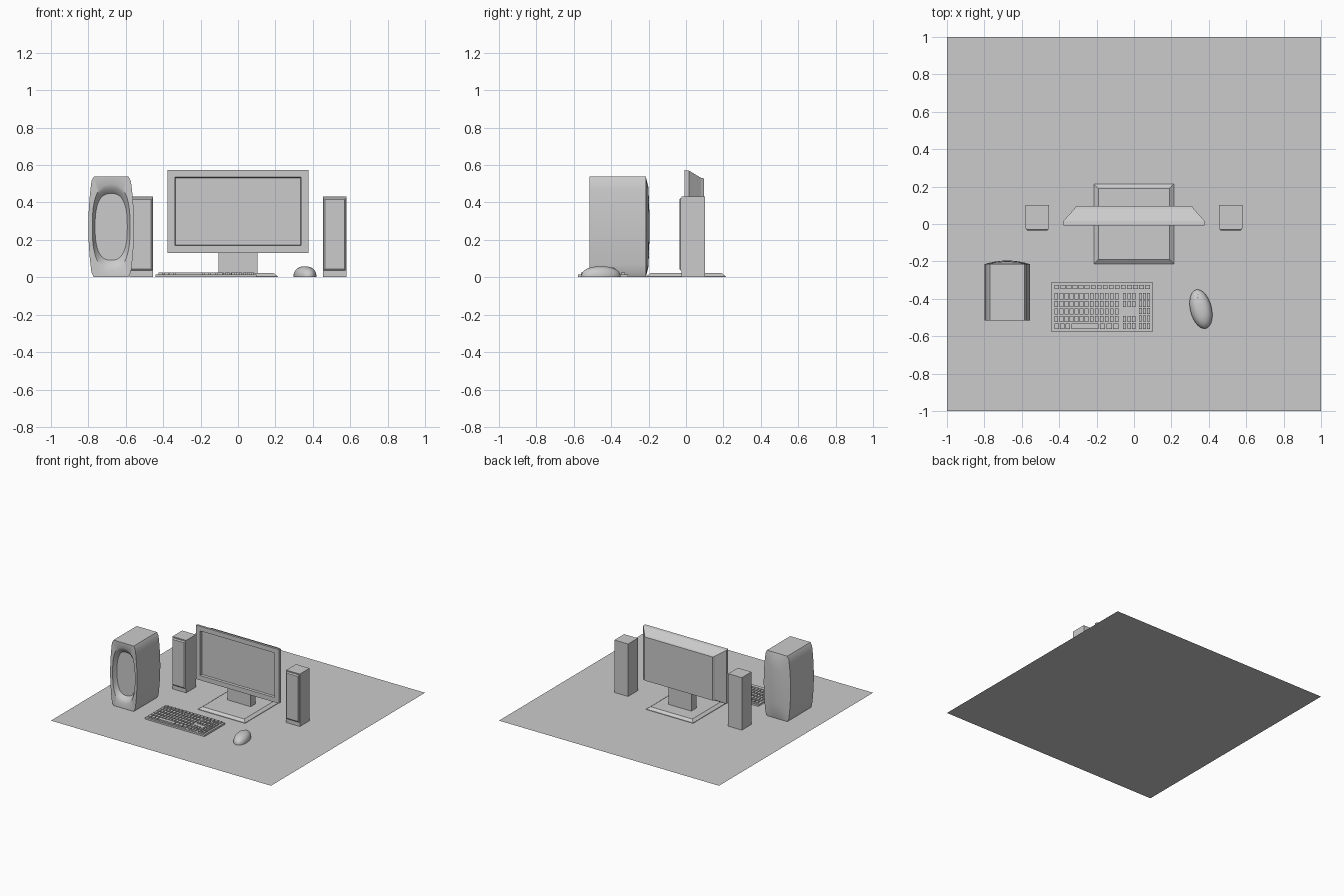
import bpy, bmesh
from math import sin, cos, pi, radians
from mathutils import Matrix, Vector

if "Cube" in bpy.data.objects:
    bpy.data.objects.remove(bpy.data.objects["Cube"])

grey = bpy.data.materials.new("light_grey")
grey.use_nodes = True
colour = (0.6, 0.6, 0.6, 1)
grey.diffuse_color = colour
grey.node_tree.nodes["Principled BSDF"].inputs["Base Color"].default_value = colour
FLOOR = 0.001


def finish(name, bm, smooth=None):
    bmesh.ops.recalc_face_normals(bm, faces=bm.faces)
    mesh = bpy.data.meshes.new(name)
    bm.to_mesh(mesh)
    bm.free()
    mesh.materials.append(grey)
    obj = bpy.data.objects.new(name, mesh)
    bpy.context.collection.objects.link(obj)
    if smooth:
        bpy.ops.object.select_all(action="DESELECT")
        obj.select_set(True)
        bpy.context.view_layer.objects.active = obj
        bpy.ops.object.shade_smooth_by_angle(angle=radians(smooth))
    return obj


def add_box(bm, lo, hi):
    lo, hi = Vector(lo), Vector(hi)
    size = hi - lo
    bmesh.ops.create_cube(bm, size=1, matrix=Matrix.Translation((lo + hi) / 2)
                          @ Matrix.Diagonal((*size, 1)))


def box(name, lo, hi):
    bm = bmesh.new()
    add_box(bm, lo, hi)
    return finish(name, bm)


def loft(name, rings, smooth=None):
    """Skin closed rings of points and cap both ends."""
    bm = bmesh.new()
    loops = [[bm.verts.new(p) for p in ring] for ring in rings]
    for a, b in zip(loops, loops[1:]):
        for i in range(len(a)):
            j = (i + 1) % len(a)
            bm.faces.new((a[i], a[j], b[j], b[i]))
    bm.faces.new(loops[0])
    bm.faces.new(loops[-1])
    return finish(name, bm, smooth)


def upright(y, hx, z0, z1, x=0):
    return [(x - hx, y, z0), (x + hx, y, z0), (x + hx, y, z1), (x - hx, y, z1)]


def flat(z, h):
    return [(-h, -h, z), (h, -h, z), (h, h, z), (-h, h, z)]


# Desk top
bm = bmesh.new()
bmesh.ops.create_grid(bm, x_segments=1, y_segments=1, size=1)
finish("desk_surface", bm)

# Monitor: recessed screen, bezel, tapered back
loft("monitor", [
    upright(0.010, 0.335, 0.172, 0.532),
    upright(-0.008, 0.338, 0.169, 0.535),
    upright(-0.008, 0.378, 0.130, 0.573),
    upright(0.016, 0.378, 0.130, 0.570),
    upright(0.080, 0.320, 0.170, 0.532),
    upright(0.097, 0.310, 0.170, 0.528)])
box("monitor_neck", (-0.105, 0.015, 0.018), (0.105, 0.08, 0.2))
loft("monitor_base", [flat(FLOOR, 0.213), flat(0.005, 0.213), flat(0.022, 0.19)])

# Pair of satellite speakers with a raised grille
for side, label in ((-1, "right"), (1, "left")):
    cx = side * 0.517
    box(label + "_speaker", (cx - 0.062, -0.024, FLOOR), (cx + 0.062, 0.102, 0.432))
    loft(label + "_speaker_grille", [
        upright(-0.02, 0.059, 0.036, 0.424, cx),
        upright(-0.029, 0.059, 0.036, 0.424, cx),
        upright(-0.036, 0.052, 0.045, 0.415, cx)])

# Subwoofer: barrel sides, domed back, oval recess in the front
CX, CZ, HZ, N = -0.678, 0.27, 0.269, 64


def half_width(z):
    return 0.122 - 0.02 * ((z - CZ) / HZ) ** 2


def outline(y, scale=1.0, dome=0.0):
    points = []
    for i in range(N):
        a = 2 * pi * (i + 0.5) / N
        m = max(abs(cos(a)), abs(sin(a)))
        u, v = scale * cos(a) / m, scale * sin(a) / m
        z = CZ + v * HZ
        points.append((CX + u * half_width(z), y + dome * (1 - u * u) * (1 - 0.5 * v * v), z))
    return points


def oval(y, rx, rz):
    points = []
    for i in range(N):
        a = 2 * pi * (i + 0.5) / N
        c, s = cos(a), sin(a)
        m = (abs(c) ** 2.6 + abs(s) ** 2.6) ** (-1 / 2.6)
        points.append((CX + rx * c * m, y, CZ + rz * s * m))
    return points


loft("subwoofer", [
    oval(-0.480, 0.086, 0.178),
    oval(-0.486, 0.090, 0.183),
    oval(-0.505, 0.098, 0.205),
    oval(-0.515, 0.101, 0.228),
    outline(-0.517),
    outline(-0.215),
    outline(-0.215, 0.8, 0.02),
    outline(-0.215, 0.5, 0.02),
    outline(-0.215, 0.15, 0.02)], smooth=35)

# Keyboard tray and blocks of keys
box("keyboard_tray", (-0.44, -0.577, FLOOR), (0.10, -0.31, 0.015))
bm = bmesh.new()


def keys(x0, x1, y0, y1, cols, rows, gap=0.007):
    dx, dy = (x1 - x0) / cols, (y1 - y0) / rows
    for c in range(cols):
        for r in range(rows):
            x, y = x0 + c * dx, y0 + r * dy
            add_box(bm, (x, y, 0.014), (x + dx - gap, y + dy - gap, 0.026))


keys(-0.425, 0.092, -0.348, -0.318, 16, 1)
keys(-0.425, -0.075, -0.525, -0.363, 13, 4)
keys(-0.425, -0.335, -0.562, -0.525, 3, 1)
keys(-0.335, -0.183, -0.562, -0.525, 1, 1)
keys(-0.183, -0.075, -0.562, -0.525, 3, 1)
keys(-0.060, 0.015, -0.445, -0.363, 3, 2)
keys(-0.060, 0.015, -0.562, -0.485, 3, 2)
keys(0.028, 0.092, -0.562, -0.363, 3, 5)
finish("keyboard_keys", bm)

# Mouse: low dome with a small scroll wheel
place = Matrix.Translation((0.358, -0.455, 0)) @ Matrix.Rotation(radians(14), 4, "Z")
rings = []
for k in range(9):
    t = pi / 2 * k / 8.3
    r, z = cos(t) ** 0.8, 0.008 + 0.05 * sin(t)
    rings.append([place @ Vector((0.057 * r * cos(a), 0.107 * r * sin(a), z))
                  for a in (2 * pi * i / 32 for i in range(32))])
rings.insert(0, [Vector((p.x, p.y, FLOOR)) for p in rings[0]])
loft("mouse_body", rings, smooth=40)

bm = bmesh.new()
bmesh.ops.create_cone(bm, cap_ends=True, segments=16, radius1=0.012, radius2=0.012, depth=0.007,
                      matrix=place @ Matrix.Translation((0, 0.068, 0.04))
                      @ Matrix.Rotation(pi / 2, 4, "Y"))
finish("mouse_wheel", bm, smooth=40)
